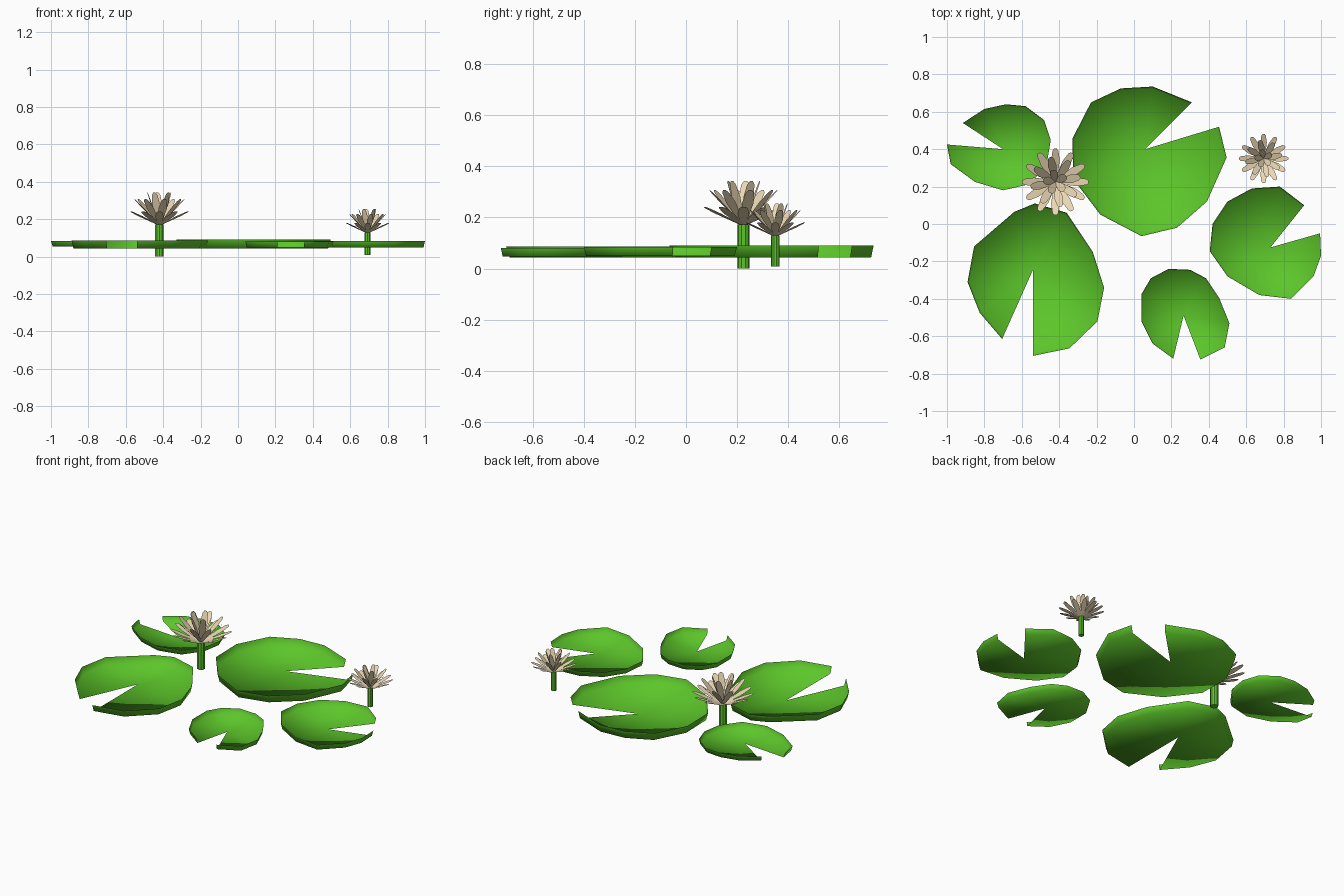
import bpy, bmesh, math
from mathutils import Vector

if "Cube" in bpy.data.objects:
    bpy.data.objects.remove(bpy.data.objects["Cube"])


def material(name, rgb):
    m = bpy.data.materials.new(name)
    m.diffuse_color = (*rgb, 1)
    m.use_nodes = True
    m.node_tree.nodes["Principled BSDF"].inputs["Base Color"].default_value = m.diffuse_color
    return m


GREEN = material("leaf_green", (0.107, 0.56, 0.023))
CREAM = material("petal_cream", (0.83, 0.69, 0.46))


def finish(bm, name, mat, smooth):
    me = bpy.data.meshes.new(name)
    for f in bm.faces:
        f.smooth = smooth
    bm.to_mesh(me)
    bm.free()
    me.materials.append(mat)
    ob = bpy.data.objects.new(name, me)
    bpy.context.collection.objects.link(ob)
    return ob


# Pad: open notched fan with an upturned, slightly flared rim (outline is counter-clockwise)
def pad(name, apex, outline, low, high):
    bm = bmesh.new()
    a = Vector(apex)
    centre = bm.verts.new((a.x, a.y, low))
    floor, rim = [], []
    for p in outline:
        p = Vector(p)
        q = a + (p - a) * 0.97
        floor.append(bm.verts.new((q.x, q.y, low)))
        rim.append(bm.verts.new((p.x, p.y, high)))
    for i in range(len(outline) - 1):
        bm.faces.new((centre, floor[i], floor[i + 1]))
        bm.faces.new((floor[i], rim[i], rim[i + 1], floor[i + 1]))
    finish(bm, name, GREEN, True)


pad("large_pad", (.06, .40),
    [(.31, .65), (.10, .735), (-.07, .725), (-.23, .65), (-.33, .455), (-.325, .24),
     (-.18, .05), (.04, -.065), (.23, -.02), (.39, .12), (.495, .355), (.455, .52)],
    .043, .091)
pad("front_left_pad", (-.54, -.245),
    [(-.54, -.705), (-.345, -.665), (-.195, -.52), (-.16, -.34), (-.22, -.15),
     (-.36, .06), (-.53, .11), (-.64, .065), (-.855, -.12), (-.89, -.31),
     (-.825, -.475), (-.705, -.615)], .044, .087)
pad("back_left_pad", (-.70, .40),
    [(-1, .425), (-.98, .32), (-.85, .225), (-.70, .18), (-.55, .215), (-.465, .33),
     (-.445, .45), (-.48, .555), (-.58, .63), (-.685, .64), (-.80, .615), (-.915, .54)],
    .054, .084)
pad("right_pad", (.73, -.125),
    [(.91, .10), (.78, .20), (.63, .19), (.50, .12), (.42, 0), (.405, -.145),
     (.50, -.28), (.67, -.38), (.84, -.40), (.96, -.28), (1, -.17), (.995, -.05)],
    .05, .084)
pad("small_pad", (.265, -.49),
    [(.355, -.725), (.485, -.66), (.51, -.53), (.455, -.395), (.385, -.29),
     (.30, -.245), (.185, -.24), (.09, -.29), (.04, -.375), (.04, -.52),
     (.10, -.64), (.21, -.72)], .048, .08)


# Flower: three rings of flat blunt petals on a round stem
def flower(name, x, y, z0, z, r, s):
    bpy.ops.mesh.primitive_cylinder_add(vertices=10, radius=r, depth=z - z0,
                                        location=(x, y, (z + z0) / 2))
    stem = bpy.context.object
    stem.name = name + "_stem"
    stem.data.materials.append(GREEN)
    bpy.ops.object.shade_smooth_by_angle()

    bm = bmesh.new()
    shape = [(.03, .009), (.65, .023), (.93, .016), (1, .007)]
    # petal count, reach outward, rise, turn
    for count, reach, rise, turn in [(12, .178, .075, 0), (8, .135, .14, .2), (5, .065, .175, .5)]:
        for i in range(count):
            t = turn + math.tau * i / count
            out = Vector((math.cos(t), math.sin(t), 0))
            side = Vector((-out.y, out.x, 0))
            tip = out * reach + Vector((0, 0, rise))
            base = Vector((x, y, z - .005))
            right = [base + (tip * k - side * w) * s for k, w in shape]
            left = [base + (tip * k + side * w) * s for k, w in reversed(shape)]
            bm.faces.new([bm.verts.new(p) for p in right + left])
    finish(bm, name + "_petals", CREAM, False)


flower("large_flower", -.42, .225, 0, .172, .024, 1)
flower("small_flower", .693, .35, .008, .13, .017, .74)
